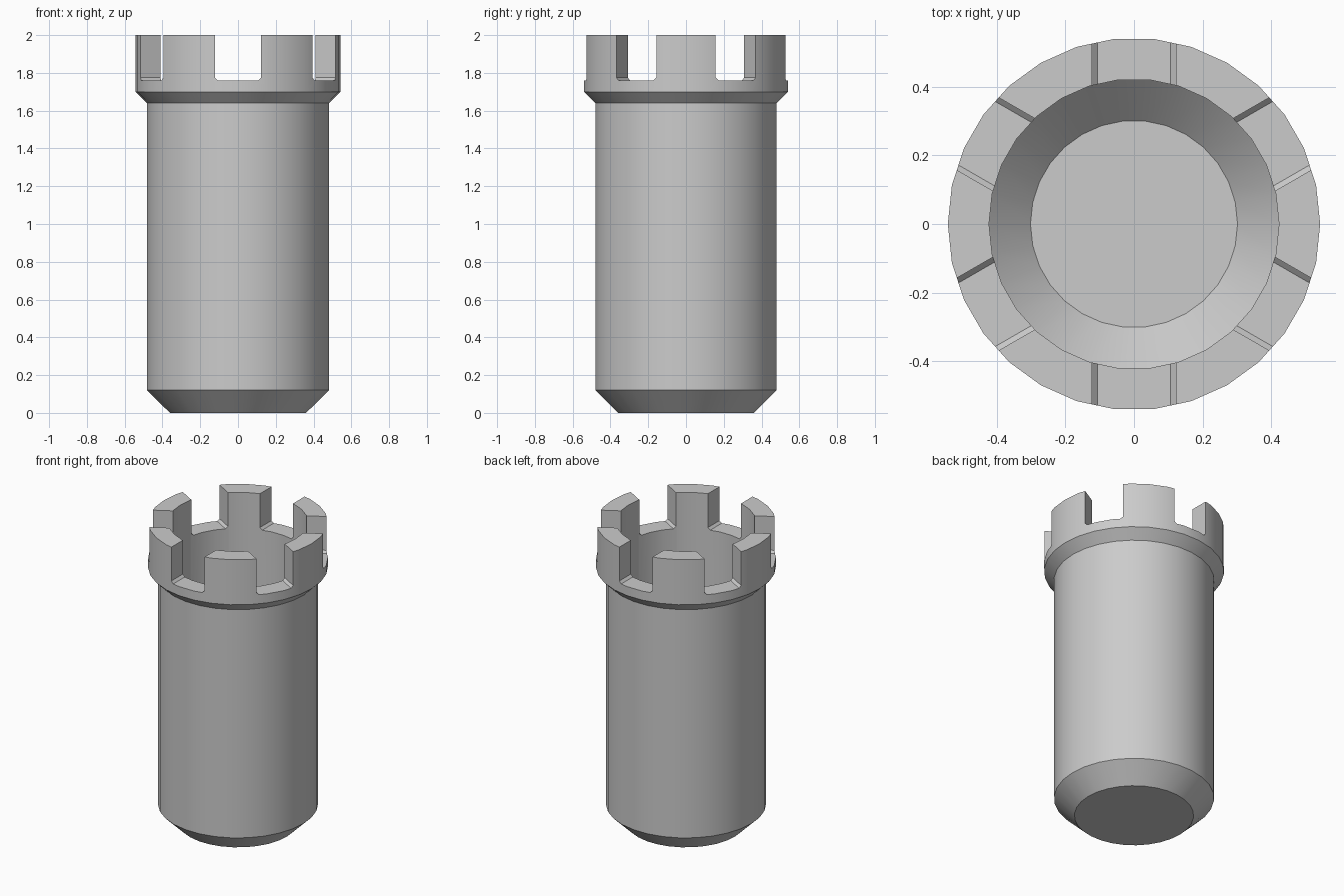
import bpy
import bmesh
from math import cos, sin, pi, radians

cube = bpy.data.objects.get("Cube")
if cube:
    bpy.data.objects.remove(cube, do_unlink=True)

SIDES = 30
HEIGHT = 2.0

# Material
grey = bpy.data.materials.new("plain grey")
grey.use_nodes = True
colour = (0.6, 0.6, 0.6, 1.0)
grey.diffuse_color = colour
grey.node_tree.nodes["Principled BSDF"].inputs["Base Color"].default_value = colour


def finish(bm, name):
    bmesh.ops.recalc_face_normals(bm, faces=bm.faces[:])
    mesh = bpy.data.meshes.new(name)
    bm.to_mesh(mesh)
    bm.free()
    mesh.materials.append(grey)
    obj = bpy.data.objects.new(name, mesh)
    bpy.context.collection.objects.link(obj)
    return obj


def lathe(name, profile):
    """Turn (radius, z) points round z; both ends are capped."""
    bm = bmesh.new()
    rings = [[bm.verts.new((r * cos(2 * pi * i / SIDES), r * sin(2 * pi * i / SIDES), z))
              for i in range(SIDES)] for r, z in profile]
    for a, b in zip(rings, rings[1:]):
        for i in range(SIDES):
            j = (i + 1) % SIDES
            bm.faces.new((a[i], a[j], b[j], b[i]))
    bm.faces.new(rings[0])
    bm.faces.new(rings[-1])
    return finish(bm, name)


def slot_bar(name, angle, half=0.122, floor=1.76, bevel=0.015):
    """Bar with chamfered lower corners, crossing the whole rim."""
    top = HEIGHT + 0.1
    right = [(half - bevel, floor), (half, floor + bevel), (half, top)]
    outline = right + [(-x, z) for x, z in reversed(right)]
    bm = bmesh.new()
    face = bm.faces.new([bm.verts.new((x, -1, z)) for x, z in outline])
    out = bmesh.ops.extrude_face_region(bm, geom=[face])
    moved = [v for v in out["geom"] if isinstance(v, bmesh.types.BMVert)]
    bmesh.ops.translate(bm, verts=moved, vec=(0, 2, 0))
    obj = finish(bm, name)
    obj.rotation_euler.z = angle
    obj.hide_render = True
    return obj


# Hollow cup: outside from the base up, then the bore down to its floor
cup = lathe("notched_cup", [
    (0.36, 0.0), (0.483, 0.12), (0.483, 1.64), (0.543, 1.70), (0.543, HEIGHT),
    (0.423, HEIGHT), (0.423, 0.18), (0.302, 0.06)])

# Six notches in the rim, cut by three crossing bars
cutters = [slot_bar(f"slot_cutter_{i}", radians(60 * i)) for i in range(3)]
for cutter in cutters:
    cut = cup.modifiers.new("slot", 'BOOLEAN')
    cut.operation = 'DIFFERENCE'
    cut.solver = 'EXACT'
    cut.object = cutter

bpy.ops.object.select_all(action='DESELECT')
cup.select_set(True)
bpy.context.view_layer.objects.active = cup
for name in [m.name for m in cup.modifiers]:
    bpy.ops.object.modifier_apply(modifier=name)
for cutter in cutters:
    bpy.data.objects.remove(cutter, do_unlink=True)

bpy.ops.object.shade_smooth_by_angle(angle=radians(30))
